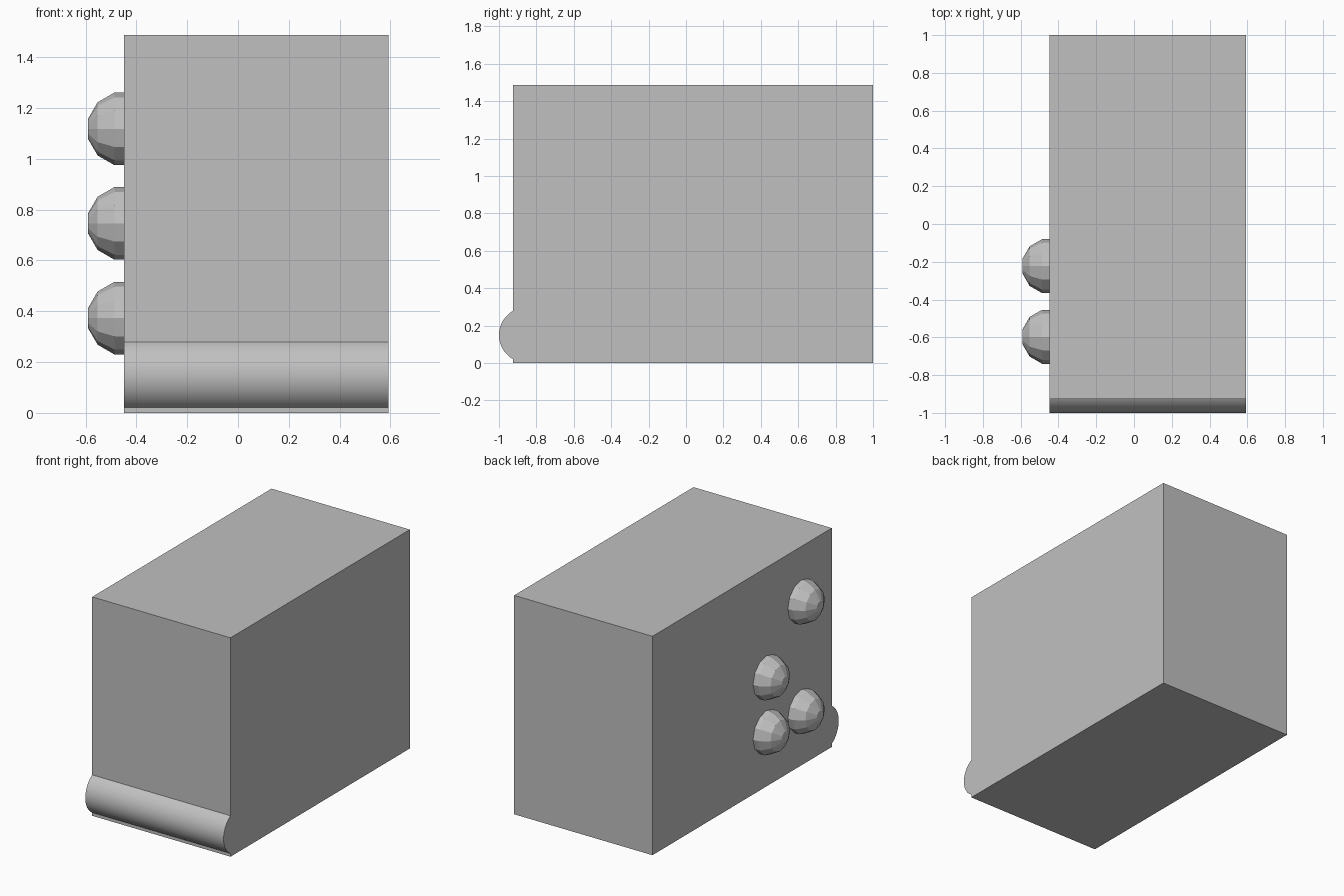
import bpy, bmesh
from math import radians, sin, cos, pi
from mathutils import Matrix

cube = bpy.data.objects.get("Cube")
if cube:
    bpy.data.objects.remove(cube, do_unlink=True)

grey = bpy.data.materials.new("plain grey")
grey.use_nodes = True
COLOUR = (0.53, 0.53, 0.53, 1)
grey.diffuse_color = COLOUR
grey.node_tree.nodes["Principled BSDF"].inputs["Base Color"].default_value = COLOUR

LEFT, RIGHT = -0.448, 0.592
FRONT, BACK, HEIGHT = -0.926, 1.0, 1.488
RADIUS = 0.148


def finish(bm, name):
    bmesh.ops.recalc_face_normals(bm, faces=bm.faces)
    mesh = bpy.data.meshes.new(name)
    bm.to_mesh(mesh)
    bm.free()
    mesh.materials.append(grey)
    obj = bpy.data.objects.new(name, mesh)
    bpy.context.collection.objects.link(obj)
    return obj


# Case: side profile with a rounded lip at the lower front, extruded across
STEPS = 32
profile = [(FRONT, 0), (BACK, 0), (BACK, HEIGHT), (FRONT, HEIGHT)]
for i in range(STEPS + 1):
    a = radians(60 - 120 * i / STEPS)
    profile.append((FRONT + RADIUS * (0.5 - cos(a)), 0.15 + RADIUS * sin(a)))

bm = bmesh.new()
side = bm.faces.new([bm.verts.new((LEFT, y, z)) for y, z in profile])
swept = bmesh.ops.extrude_face_region(bm, geom=[side], use_keep_orig=True)
bmesh.ops.translate(bm, vec=(RIGHT - LEFT, 0, 0),
                    verts=[v for v in swept["geom"] if isinstance(v, bmesh.types.BMVert)])
case = finish(bm, "case_with_front_lip")
bpy.ops.object.select_all(action="DESELECT")
case.select_set(True)
bpy.context.view_layer.objects.active = case
bpy.ops.object.shade_smooth_by_angle(angle=radians(30))


# Knobs: faceted domes with a small flat cap, sunk slightly into the side
def knob(name, y, z):
    bm = bmesh.new()
    rings = []
    for angle in (-15, 15, 45, 75):
        a = radians(angle)
        rings.append([bm.verts.new((-RADIUS * sin(a),
                                    RADIUS * cos(a) * cos(k * pi / 6),
                                    RADIUS * cos(a) * sin(k * pi / 6)))
                      for k in range(12)])
    for low, high in zip(rings, rings[1:]):
        for k in range(12):
            n = (k + 1) % 12
            bm.faces.new((low[k], low[n], high[n], high[k]))
    bm.faces.new(rings[0])
    bm.faces.new(rings[-1])
    bm.transform(Matrix.Translation((LEFT, y, z)))
    finish(bm, name)


Y_FRONT, Y_REAR = -0.597, -0.223
knob("upper_front_knob", Y_FRONT, 1.118)
knob("lower_front_knob", Y_FRONT, 0.373)
knob("upper_rear_knob", Y_REAR, 0.746)
knob("lower_rear_knob", Y_REAR, 0.373)
